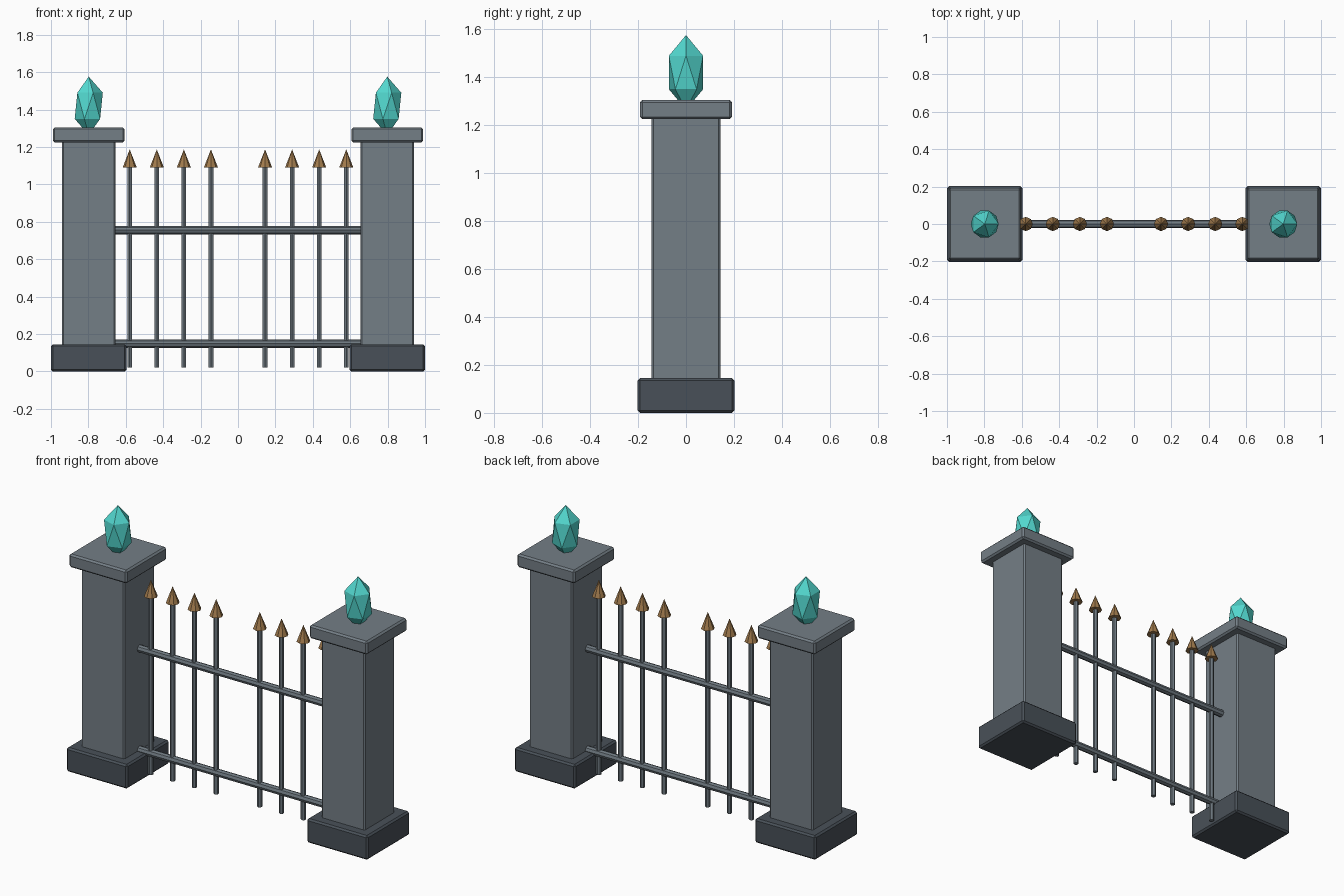
import bpy
import math

if "Cube" in bpy.data.objects:
    bpy.data.objects.remove(bpy.data.objects["Cube"])


def material(name, rgb):
    m = bpy.data.materials.new(name)
    m.diffuse_color = (*rgb, 1)
    m.use_nodes = True
    m.node_tree.nodes["Principled BSDF"].inputs["Base Color"].default_value = m.diffuse_color
    return m


stone = material("grey stone", (0.175, 0.21, 0.24))
dark_stone = material("dark stone", (0.066, 0.081, 0.098))
iron = material("grey iron", (0.155, 0.188, 0.215))
bronze = material("bronze", (0.36, 0.20, 0.075))
teal = material("teal crystal", (0.085, 0.68, 0.62))


def finish(name, mat):
    ob = bpy.context.object
    ob.name = name
    ob.data.materials.append(mat)
    return ob


def block(name, x, width, z0, z1, mat, bevel):
    bpy.ops.mesh.primitive_cube_add(size=1, location=(x, 0, (z0 + z1) / 2))
    ob = finish(name, mat)
    ob.scale = (width, width, z1 - z0)
    bpy.ops.object.transform_apply(location=False, rotation=False, scale=True)
    mod = ob.modifiers.new("edge bevel", "BEVEL")
    mod.width = bevel
    mod.segments = 1


# Stone pillars with plinth, cap and crystal
for side, x in (("left", -0.798), ("right", 0.798)):
    block(side + "_plinth", x, 0.404, 0.0, 0.145, dark_stone, 0.01)
    block(side + "_shaft", x, 0.288, 0.13, 1.24, stone, 0.008)
    block(side + "_cap", x, 0.384, 1.225, 1.305, stone, 0.01)
    bpy.ops.mesh.primitive_ico_sphere_add(subdivisions=1, radius=1,
                                          location=(x, 0, 1.42))
    finish(side + "_crystal", teal).scale = (0.084, 0.084, 0.156)

# Horizontal rails
for name, z in (("lower_rail", 0.148), ("upper_rail", 0.755)):
    bpy.ops.mesh.primitive_cylinder_add(vertices=8, radius=0.022, depth=1.32,
                                        location=(0, 0, z),
                                        rotation=(0, math.pi / 2, 0))
    finish(name, iron)

# Upright bars with pointed tips, leaving a gap in the middle
for i in (-4, -3, -2, -1, 1, 2, 3, 4):
    x = i * 0.1447
    bpy.ops.mesh.primitive_cylinder_add(vertices=6, radius=0.0145, depth=1.08,
                                        location=(x, 0, 0.56))
    finish("upright_bar", iron)
    bpy.ops.mesh.primitive_cone_add(vertices=8, radius1=0.038, radius2=0,
                                    depth=0.098, location=(x, 0, 1.138))
    finish("spear_tip", bronze)
